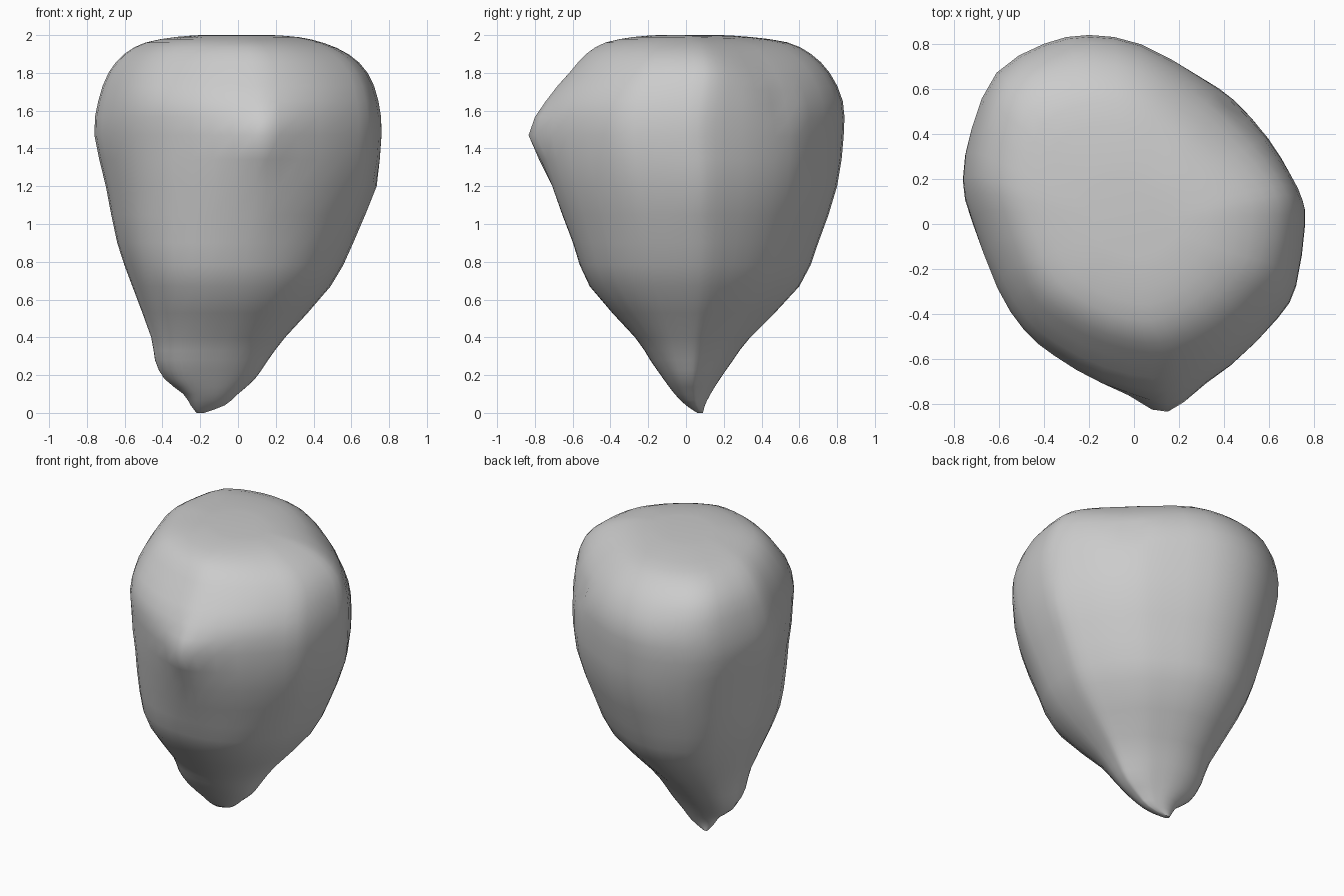
import bpy
import bmesh
import math
from mathutils import Vector

default_cube = bpy.data.objects.get("Cube")
if default_cube:
    bpy.data.objects.remove(default_cube, do_unlink=True)


def flat_material(name, colour):
    mat = bpy.data.materials.new(name)
    mat.use_nodes = True
    mat.diffuse_color = colour
    shader = next(n for n in mat.node_tree.nodes if n.type == "BSDF_PRINCIPLED")
    shader.inputs["Base Color"].default_value = colour
    shader.inputs["Roughness"].default_value = 0.8
    return mat


def catmull_rom(p0, p1, p2, p3, t):
    """Smooth blend from p1 to p2, for tuples of any length."""
    return tuple(
        b + 0.5 * t * (c - a + t * (2 * a - 5 * b + 4 * c - d + t * (3 * (b - c) + d - a)))
        for a, b, c, d in zip(p0, p1, p2, p3)
    )


def refine(points, closed):
    """Insert one smooth point halfway between each neighbouring pair."""
    count = len(points)

    def pick(i):
        return points[i % count] if closed else points[max(0, min(count - 1, i))]

    result = []
    for i in range(count if closed else count - 1):
        result.append(points[i])
        result.append(catmull_rom(pick(i - 1), pick(i), pick(i + 1), pick(i + 2), 0.5))
    if not closed:
        result.append(points[-1])
    return result


# Lopsided cross-section at the widest height, counter-clockwise from the front
outline = [
    (.08, -.77), (.22, -.75), (.43, -.62), (.64, -.41), (.72, -.27), (.76, 0),
    (.75, .11), (.7, .22), (.6, .39), (.45, .56), (.3, .66), (.03, .8),
    (-.2, .84), (-.4, .8), (-.61, .67), (-.72, .43), (-.76, .2), (-.72, .02),
    (-.6, -.28), (-.48, -.46), (-.35, -.57), (-.14, -.7),
]

# Extent at each height: z, left edge, right edge, front edge, back edge
levels = [
    (0, -.22, -.18, .06, .09),
    (.04, -.25, -.07, 0, .1),
    (.1, -.29, 0, -.06, .13),
    (.18, -.39, .09, -.12, .18),
    (.28, -.44, .16, -.19, .25),
    (.4, -.46, .25, -.27, .34),
    (.67, -.56, .49, -.51, .6),
    (.9, -.64, .61, -.6, .7),
    (1.2, -.7, .725, -.71, .8),
    (1.47, -.76, .76, -.78, .835),
    (1.65, -.74, .745, -.74, .83),
    (1.8, -.685, .69, -.62, .76),
    (1.9, -.6, .59, -.53, .66),
    (1.96, -.49, .46, -.43, .54),
    (1.99, -.33, .33, -.28, .35),
    (2, -.2, .2, -.15, .2),
]

# Local bumps, nicks and slopes: centre, reach, push
blemishes = [
    (Vector((.08, -.77, 1.41)), .09, Vector((0, -.045, 0))),
    (Vector((.17, -.76, 1.5)), .1, Vector((0, -.045, 0))),
    (Vector((.5, .56, 1.65)), .07, Vector((-.03, -.03, 0))),
    (Vector((.72, .08, 1.18)), .08, Vector((.01, 0, 0))),
    (Vector((.45, .5, 1.87)), .3, Vector((-.035, -.035, -.03))),
    (Vector((-.5, .55, 1.82)), .22, Vector((-.015, .015, .02))),
]


def blemish(point):
    offset = Vector()
    for centre, reach, push in blemishes:
        offset += push * math.exp(-((point - centre).length / reach) ** 2)
    return point + offset


def fill_front(u, v, amount):
    """Swell the front half of a section towards a fuller, rounder curve."""
    angle = math.atan2(v, u)
    c, s = math.cos(angle), math.sin(angle)
    radius = (abs(c) ** 2.3 + abs(s) ** 2.3) ** (-1 / 2.3)
    weight = amount * max(0, min(1, .3 - v))
    return u + weight * (radius * c - u), v + weight * (radius * s - v)


def fullness(z):
    """The front is fullest low down and keeps its ridge at the widest height."""
    return min(1, (1.47 - z) / .7) if z < 1.47 else min(.3, (z - 1.47) / .8)


def build_stone(mat):
    section = refine(outline, True)
    xs, ys = zip(*section)
    x_low, x_high, y_low, y_high = min(xs), max(xs), min(ys), max(ys)

    bm = bmesh.new()
    rings = []
    for z, left, right, front, back in refine(levels, False):
        ring = []
        for x, y in section:
            u = 2 * (x - x_low) / (x_high - x_low) - 1
            v = 2 * (y - y_low) / (y_high - y_low) - 1
            u, v = fill_front(u, v, fullness(z))
            spot = Vector((
                (left + right + u * (right - left)) / 2,
                (front + back + v * (back - front)) / 2,
                z,
            ))
            ring.append(bm.verts.new(blemish(spot)))
        rings.append(ring)

    # Side surface
    sides = len(section)
    for lower, upper in zip(rings, rings[1:]):
        for i in range(sides):
            k = (i + 1) % sides
            bm.faces.new((lower[i], lower[k], upper[k], upper[i]))

    # Flat crown and narrow foot
    bm.faces.new(rings[-1])
    bm.faces.new(rings[0][::-1])
    bmesh.ops.recalc_face_normals(bm, faces=bm.faces[:])

    mesh = bpy.data.meshes.new("stone")
    bm.to_mesh(mesh)
    bm.free()
    mesh.materials.append(mat)
    stone = bpy.data.objects.new("stone", mesh)
    bpy.context.collection.objects.link(stone)
    return stone


stone = build_stone(flat_material("stone grey", (0.6, 0.6, 0.6, 1)))
bpy.ops.object.select_all(action="DESELECT")
stone.select_set(True)
bpy.context.view_layer.objects.active = stone
bpy.ops.object.shade_smooth_by_angle(angle=math.radians(50))
